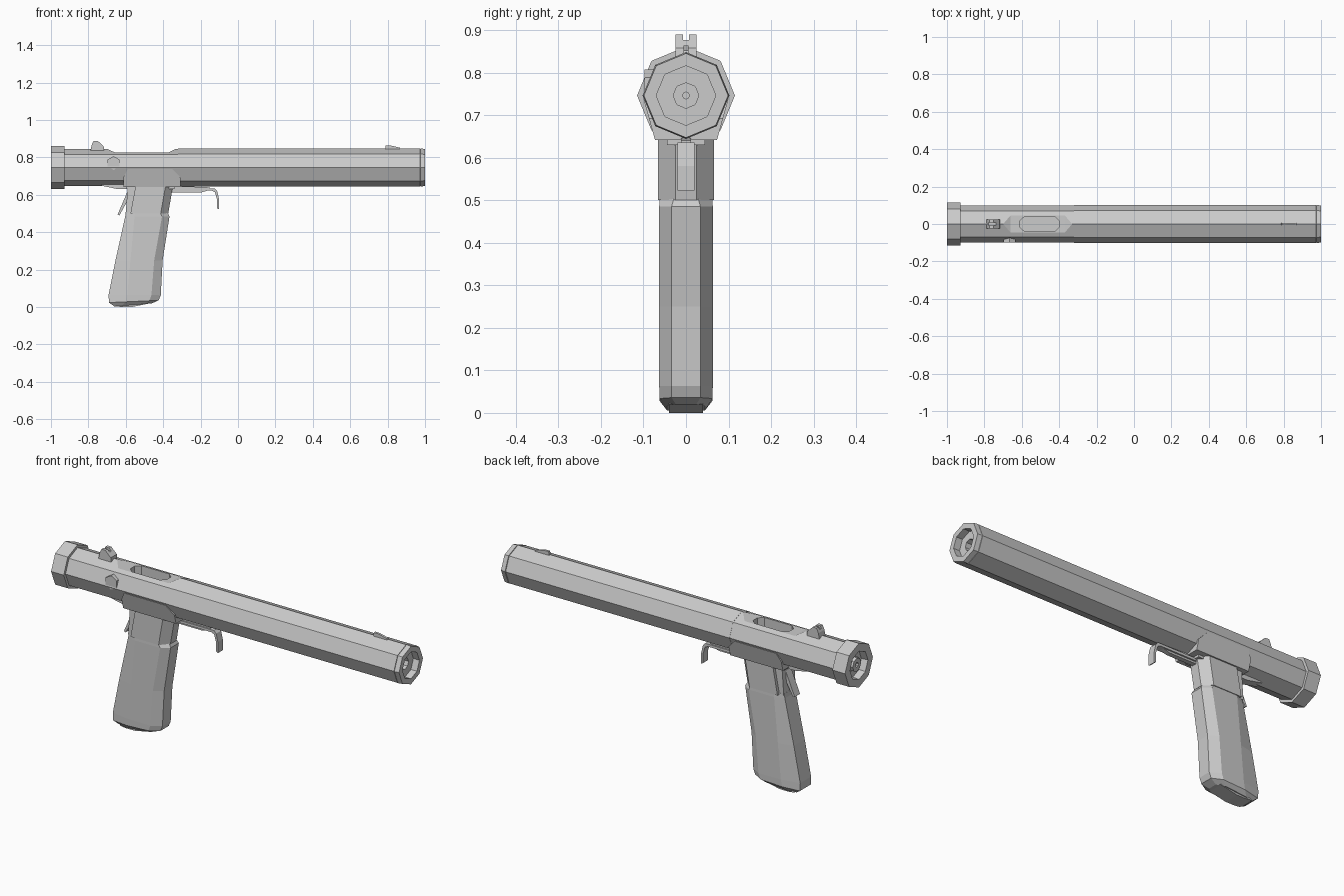
import bpy, bmesh, math

cube = bpy.data.objects.get("Cube")
if cube:
    bpy.data.objects.remove(cube, do_unlink=True)

GREY = (0.6, 0.6, 0.6, 1.0)
mat = bpy.data.materials.new("plain grey")
mat.use_nodes = True
mat.diffuse_color = GREY
mat.node_tree.nodes["Principled BSDF"].inputs["Base Color"].default_value = GREY

AXIS_Z = 0.746  # height of the tube centre line


def finish(name, bm):
    bmesh.ops.remove_doubles(bm, verts=bm.verts, dist=1e-5)
    bmesh.ops.recalc_face_normals(bm, faces=bm.faces)
    mesh = bpy.data.meshes.new(name)
    bm.to_mesh(mesh)
    bm.free()
    mesh.materials.append(mat)
    obj = bpy.data.objects.new(name, mesh)
    bpy.context.scene.collection.objects.link(obj)
    return obj


def loft(name, rings):
    """Skin a list of equal-length rings and close both ends."""
    bm = bmesh.new()
    rows = [[bm.verts.new(p) for p in ring] for ring in rings]
    n = len(rows[0])
    for a, b in zip(rows, rows[1:]):
        for i in range(n):
            j = (i + 1) % n
            bm.faces.new((a[i], a[j], b[j], b[i]))
    bm.faces.new(rows[0])
    bm.faces.new(rows[-1])
    return finish(name, bm)


def plate(name, pts, half, centre=0.0):
    """Side profile (x, z) given thickness in y; half may depend on z."""
    f = half if callable(half) else (lambda z: half)
    return loft(name, [[(x, centre + s * f(z), z) for x, z in pts] for s in (-1, 1)])


def turned(name, profile, sides=8):
    """Revolve (x, radius) points about the tube centre line."""
    rings = []
    for x, r in profile:
        r = max(r, 0.0005)
        rings.append([(x, r * math.cos(k * math.tau / sides),
                       AXIS_Z + r * math.sin(k * math.tau / sides)) for k in range(sides)])
    return loft(name, rings)


def cut(obj, cutter):
    mod = obj.modifiers.new("cut", 'BOOLEAN')
    mod.operation = 'DIFFERENCE'
    mod.solver = 'EXACT'
    mod.object = cutter
    bpy.context.view_layer.objects.active = obj
    bpy.ops.object.modifier_apply(modifier=mod.name)
    bpy.data.objects.remove(cutter, do_unlink=True)


# Receiver tube with flattened top and ejection slot
receiver = turned("receiver_tube", [(-0.95, 0), (-0.95, 0.1), (-0.322, 0.1), (-0.322, 0)])
cut(receiver, plate("flat_cutter", [(-0.72, 0.856), (-0.66, 0.827), (-0.37, 0.827), (-0.31, 0.856),
                                    (-0.31, 0.92), (-0.72, 0.92)], 0.2))
slot = [(-0.61, 0.018), (-0.585, 0.04), (-0.425, 0.04), (-0.4, 0.018),
        (-0.4, -0.018), (-0.425, -0.04), (-0.585, -0.04), (-0.61, -0.018)]
cut(receiver, loft("slot_cutter", [[(x, y, z) for x, y in slot] for z in (0.775, 0.9)]))

# Barrel shroud and muzzle cap with stepped bore
turned("barrel_shroud", [(-0.322, 0), (-0.322, 0.101), (0.972, 0.101), (0.972, 0.08), (0.9, 0.08), (0.9, 0)])
turned("muzzle_cap", [(0.91, 0), (0.91, 0.008), (0.93, 0.008), (0.93, 0.03), (0.965, 0.03),
                      (0.965, 0.07), (1.0, 0.07), (1.0, 0.099), (0.975, 0.102), (0.972, 0.09),
                      (0.9, 0.09), (0.9, 0)])

# Rear cap with recessed knob
turned("rear_cap", [(-0.975, 0), (-0.975, 0.012), (-0.988, 0.012), (-0.988, 0.035), (-0.965, 0.038),
                    (-0.965, 0.07), (-1.0, 0.074), (-1.0, 0.115), (-0.927, 0.115), (-0.927, 0)])

# Sights
rear_sight = plate("rear_sight", [(-0.79, 0.83), (-0.783, 0.865), (-0.772, 0.889), (-0.75, 0.889),
                                  (-0.718, 0.858), (-0.715, 0.83)], 0.025)
cut(rear_sight, plate("notch_cutter", [(-0.83, 0.876), (-0.68, 0.876), (-0.68, 0.92), (-0.83, 0.92)], 0.007))
plate("front_sight", [(0.785, 0.84), (0.79, 0.864), (0.815, 0.864), (0.865, 0.852), (0.87, 0.84)], 0.006)

# Hexagonal side bolt
hexagon = [(-0.665 + 0.037 * math.sin(k * math.pi / 3), 0.77 + 0.037 * math.cos(k * math.pi / 3))
           for k in range(6)]
plate("side_bolt", hexagon, 0.018, -0.08)

# Saddle block hugging the tube, and its floor plate
plate("saddle_block", [(-0.612, 0.642), (-0.612, 0.695), (-0.59, 0.737), (-0.35, 0.737),
                       (-0.307, 0.692), (-0.307, 0.642)], lambda z: 0.073 + (z - 0.642) * 0.28)
plate("saddle_floor", [(-0.6, 0.63), (-0.6, 0.65), (-0.34, 0.65), (-0.34, 0.63)], 0.045)


def grip_ring(back, front, nose, chamfer, width, tail, rear_chamfer):
    """Six-sided plan slice between a back point and a front point (x, z)."""
    (xb, zb), (xf, zf) = back, front
    half = [(xb, tail), (xb + rear_chamfer, width), (xf - chamfer, width), (xf, nose)]
    outline = half + [(x, -y) for x, y in reversed(half)]
    return [(x, y, zb + (zf - zb) * (x - xb) / (xf - xb)) for x, y in outline]


# Magazine housing and narrower grip safety behind it
loft("magazine_housing", [grip_ring((-0.575, 0.5), (-0.373, 0.5), 0.025, 0.04, 0.066, 0.066, 0.01),
                          grip_ring((-0.548, 0.645), (-0.348, 0.645), 0.025, 0.04, 0.066, 0.066, 0.01)])
plate("grip_safety", [(-0.6, 0.5), (-0.59, 0.645), (-0.53, 0.645), (-0.55, 0.5)], 0.05)

# Grip sleeve, tapering in at the foot
loft("grip", [
    grip_ring((-0.66, 0.003), (-0.46, 0.02), 0.024, 0.04, 0.045, 0.03, 0.04),
    grip_ring((-0.69, 0.024), (-0.424, 0.036), 0.034, 0.05, 0.062, 0.045, 0.09),
    grip_ring((-0.692, 0.065), (-0.413, 0.063), 0.034, 0.05, 0.063, 0.045, 0.1),
    grip_ring((-0.655, 0.25), (-0.403, 0.25), 0.034, 0.045, 0.063, 0.045, 0.08),
    grip_ring((-0.603, 0.485), (-0.366, 0.485), 0.034, 0.04, 0.063, 0.045, 0.05),
    grip_ring((-0.6, 0.508), (-0.378, 0.506), 0.028, 0.04, 0.062, 0.045, 0.05)])
# Flat underside of the foot
plate("grip_foot", [(-0.655, 0.004), (-0.62, 0.0), (-0.57, 0.0), (-0.47, 0.02), (-0.5, 0.04), (-0.62, 0.04)], 0.04)

# Trigger bar with down-turned blade
plate("trigger", [(-0.36, 0.635), (-0.125, 0.635), (-0.112, 0.622), (-0.102, 0.58), (-0.102, 0.523),
                  (-0.112, 0.528), (-0.113, 0.578), (-0.124, 0.615), (-0.14, 0.622), (-0.36, 0.622)], 0.02)
plate("trigger_bar", [(-0.36, 0.648), (-0.15, 0.64), (-0.15, 0.626), (-0.2, 0.612), (-0.36, 0.612)], 0.012)

# Rear sear bar and safety lever
plate("rear_bar", [(-0.735, 0.65), (-0.72, 0.657), (-0.59, 0.657), (-0.59, 0.632), (-0.65, 0.632)], 0.022)
plate("safety_lever", [(-0.575, 0.625), (-0.588, 0.625), (-0.644, 0.494), (-0.634, 0.49), (-0.595, 0.56)], 0.022)
